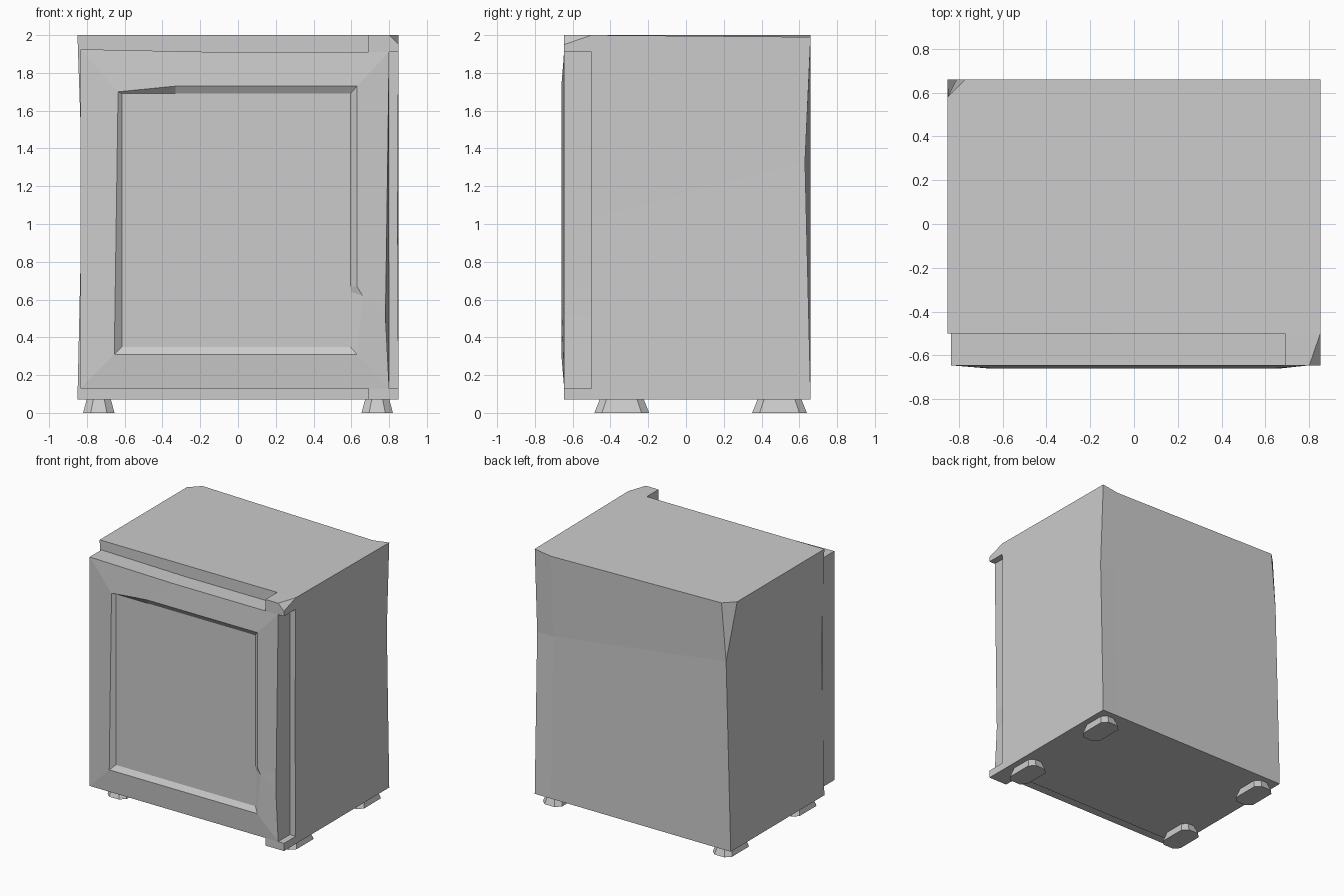
import bpy
import bmesh
from mathutils import Vector

cube = bpy.data.objects.get("Cube")
if cube:
    bpy.data.objects.remove(cube, do_unlink=True)

grey = bpy.data.materials.new("plain_grey")
grey.use_nodes = True
grey.diffuse_color = (0.6, 0.6, 0.6, 1)
grey.node_tree.nodes["Principled BSDF"].inputs["Base Color"].default_value = (0.6, 0.6, 0.6, 1)


def finish(name, bm):
    bmesh.ops.remove_doubles(bm, verts=bm.verts, dist=0.0005)
    bmesh.ops.recalc_face_normals(bm, faces=bm.faces)
    mesh = bpy.data.meshes.new(name)
    bm.to_mesh(mesh)
    bm.free()
    mesh.materials.append(grey)
    obj = bpy.data.objects.new(name, mesh)
    bpy.context.collection.objects.link(obj)
    return obj


def loft(name, rings):
    """Skin a stack of equal-length closed rings and cap both ends."""
    bm = bmesh.new()
    rows = [[bm.verts.new(p) for p in ring] for ring in rings]
    n = len(rows[0])
    for low, high in zip(rows, rows[1:]):
        for i in range(n):
            j = (i + 1) % n
            bm.faces.new((low[i], low[j], high[j], high[i]))
    bm.faces.new(rows[0][::-1])
    bm.faces.new(rows[-1])
    return finish(name, bm)


# Cabinet: a box with dented upright edges and a chipped back corner
loft("cabinet", [
    [(-.85, -.5, .07), (.85, -.5, .07), (.85, .66, .07),
     (.71, .66, .07), (-.85, .66, .07), (-.85, .66, .07)],
    [(-.824, -.5, 1.24), (.845, -.5, 1.03), (.85, .63, 1.33),
     (.71, .63, 1.33), (-.81, .66, 1.55), (-.81, .66, 1.55)],
    [(-.85, -.5, 2), (.85, -.5, 2), (.85, .66, 1.99),
     (.71, .66, 1.97), (-.77, .66, 2), (-.85, .58, 2)],
])

# Door: outer edge, raised rim and recessed panel as nested outlines
outer = [(-.835, .13), (.8, .13), (.78, .52), (.783, .67),
         (.8, 1.91), (-.1, 1.91), (-.835, 1.925)]
rim = [(-.655, .31), (.63, .31), (.66, .62), (.63, .67),
       (.63, 1.73), (-.33, 1.73), (-.635, 1.7)]
panel = [(-.615, .35), (.595, .35), (.6, .64), (.595, .67),
         (.595, 1.69), (-.33, 1.69), (-.615, 1.69)]
back = [(min(x, .8) if x < 0 else .8, z) for x, z in outer]
back[5] = outer[5]
layers = [(back, -.5), (outer, -.645), (rim, -.66), (panel, -.635)]
loft("door", [[(x, y, z) for x, z in ring] for ring, y in layers])


# Hinge brackets at the door's left end, the upper one with a chipped corner
def bracket(name, z0, z1, chipped=False):
    bm = bmesh.new()
    bmesh.ops.create_cube(bm, size=1)
    for v in bm.verts:
        v.co = Vector((.77 + v.co.x * .16, -.5725 + v.co.y * .145,
                       (z0 + z1) / 2 + v.co.z * (z1 - z0)))
    if chipped:
        a, b, c = Vector((.8, -.645, 2)), Vector((.85, -.5, 2)), Vector((.85, -.645, 1.95))
        normal = (b - a).cross(c - a).normalized()
        if normal.dot(Vector((.85, -.645, 2)) - a) < 0:
            normal.negate()
        bmesh.ops.bisect_plane(bm, geom=bm.verts[:] + bm.edges[:] + bm.faces[:],
                               plane_co=a, plane_no=normal, clear_outer=True)
        bmesh.ops.holes_fill(bm, edges=[e for e in bm.edges if e.is_boundary])
    finish(name, bm)


bracket("upper_hinge_bracket", 1.91, 2, True)
bracket("lower_hinge_bracket", .07, .13)


# Feet: tapered pads with clipped corners
def pad(cx, cy, w, d, cut, z):
    pts = [(-w + cut, -d), (w - cut, -d), (w, -d + cut), (w, d - cut),
           (w - cut, d), (-w + cut, d), (-w, d - cut), (-w, -d + cut)]
    return [(cx + x, cy + y, z) for x, y in pts]


for side, cx in (("right", -.737), ("left", .737)):
    for end, cy in (("front", -.34), ("back", .495)):
        loft(f"{end}_{side}_foot", [pad(cx, cy, .083, .145, .04, 0),
                                    pad(cx, cy, .063, .115, .035, .075)])
